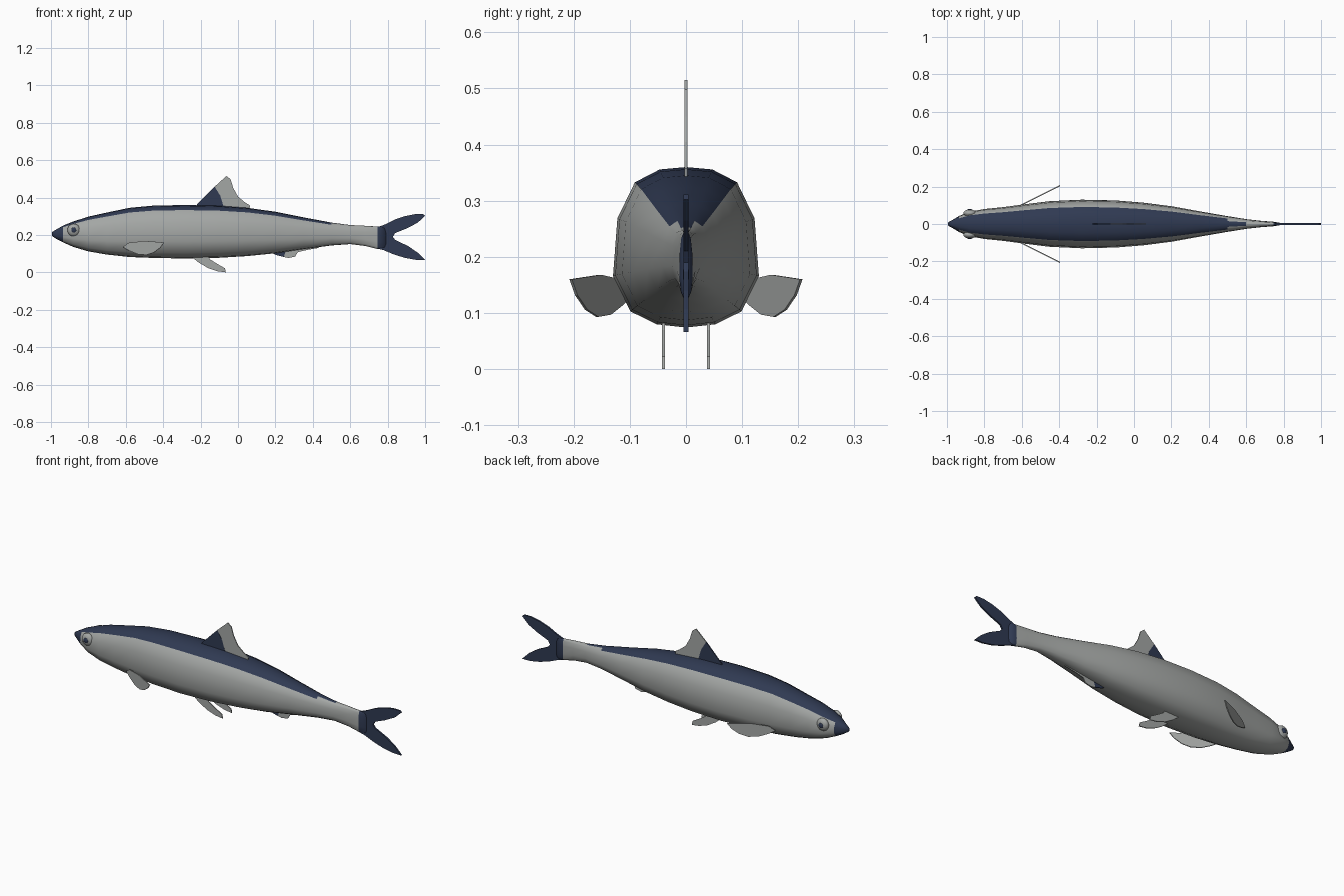
import bpy, bmesh, math
from mathutils import Vector


def material(name, rgb):
    m = bpy.data.materials.new(name)
    m.diffuse_color = (*rgb, 1)
    return m


silver = material("silver grey", (0.37, 0.385, 0.375))
navy = material("dark navy", (0.029, 0.042, 0.085))


def add_object(name, bm, mats, smooth=True):
    bmesh.ops.recalc_face_normals(bm, faces=bm.faces)
    for f in bm.faces:
        f.smooth = smooth
    me = bpy.data.meshes.new(name)
    bm.to_mesh(me)
    bm.free()
    for m in mats:
        me.materials.append(m)
    ob = bpy.data.objects.new(name, me)
    bpy.context.collection.objects.link(ob)
    return ob


# Body: lofted rings, each station is x, top, bottom, half width
stations = [
    (-0.995, 0.215, 0.195, 0.008), (-0.97, 0.23, 0.178, 0.022),
    (-0.935, 0.25, 0.16, 0.043), (-0.88, 0.272, 0.136, 0.066),
    (-0.80, 0.298, 0.112, 0.080), (-0.70, 0.320, 0.095, 0.090),
    (-0.58, 0.345, 0.082, 0.106), (-0.45, 0.357, 0.077, 0.122),
    (-0.28, 0.360, 0.074, 0.130), (-0.10, 0.356, 0.078, 0.126),
    (0.05, 0.345, 0.087, 0.114), (0.20, 0.324, 0.102, 0.095),
    (0.35, 0.294, 0.124, 0.068), (0.50, 0.266, 0.144, 0.042),
    (0.60, 0.253, 0.151, 0.026), (0.68, 0.249, 0.141, 0.017),
    (0.745, 0.245, 0.125, 0.012), (0.79, 0.25, 0.12, 0.005),
]
half = [(0, 1), (0.36, 0.985), (0.70, 0.905), (0.94, 0.68), (1, 0.32),
        (0.76, 0.1), (0.4, 0.02), (0, 0)]
section = half + [(-y, z) for y, z in reversed(half[1:-1])]
n = len(section)
bm = bmesh.new()
rings = [[bm.verts.new((x, y * w, lo + z * (hi - lo))) for y, z in section]
         for x, hi, lo, w in stations]
for i in range(len(rings) - 1):
    xm = (stations[i][0] + stations[i + 1][0]) / 2
    for k in range(n):
        j = (k + 1) % n
        f = bm.faces.new((rings[i][k], rings[i][j], rings[i + 1][j], rings[i + 1][k]))
        back = min(k, n - 1 - k) < (2 if xm < 0.5 else 1) and xm < 0.62
        f.material_index = int(back or xm < -0.94 or xm > 0.745)
for ring in (rings[0], rings[-1]):
    bm.faces.new(ring).material_index = 1
add_object("body", bm, [silver, navy])


# Fins: flat outlines in x and z, given a thickness
def fin(name, pts, mat, y=lambda x: 0.0, thick=0.005):
    bm = bmesh.new()
    bm.faces.new([bm.verts.new((x, y(x), z)) for x, z in pts])
    ob = add_object(name, bm, [mat], smooth=False)
    mod = ob.modifiers.new("thickness", "SOLIDIFY")
    mod.thickness = thick
    mod.offset = 0
    return ob


fin("tail_fin", [(0.74, 0.238), (0.79, 0.258), (0.84, 0.283), (0.89, 0.300),
                 (0.945, 0.311), (0.99, 0.311), (1.0, 0.302), (0.96, 0.265),
                 (0.90, 0.234), (0.84, 0.210), (0.828, 0.19), (0.84, 0.174),
                 (0.91, 0.140), (0.96, 0.106), (1.0, 0.066), (0.95, 0.067),
                 (0.89, 0.078), (0.83, 0.097), (0.78, 0.118), (0.74, 0.128)],
    navy, thick=0.009)
fin("dorsal_fin_front", [(-0.23, 0.345), (-0.22, 0.362), (-0.125, 0.458),
                         (-0.095, 0.41), (-0.075, 0.345)], navy, thick=0.006)
fin("dorsal_fin_rear", [(-0.125, 0.458), (-0.062, 0.515), (-0.04, 0.498),
                        (-0.025, 0.45), (0.0, 0.405), (0.04, 0.372), (0.065, 0.357),
                        (0.06, 0.335), (-0.075, 0.345), (-0.095, 0.41)], silver)
fin("anal_fin_front", [(0.165, 0.115), (0.20, 0.094), (0.245, 0.082),
                       (0.26, 0.13), (0.2, 0.13)], navy)
fin("anal_fin_rear", [(0.245, 0.082), (0.27, 0.077), (0.305, 0.084), (0.32, 0.108),
                      (0.37, 0.12), (0.43, 0.13), (0.44, 0.15), (0.26, 0.13)], silver)

for side, s in (("left", -1), ("right", 1)):
    fin("pectoral_fin_" + side,
        [(-0.615, 0.135), (-0.585, 0.158), (-0.50, 0.168), (-0.395, 0.160),
         (-0.415, 0.132), (-0.45, 0.106), (-0.49, 0.093), (-0.535, 0.097),
         (-0.58, 0.115)],
        silver, lambda x: s * (0.098 + (x + 0.61) * 0.5))
    fin("pelvic_fin_" + side,
        [(-0.25, 0.085), (-0.21, 0.052), (-0.16, 0.023), (-0.11, 0.006),
         (-0.065, 0.0), (-0.07, 0.022), (-0.11, 0.045), (-0.15, 0.07), (-0.16, 0.085)],
        silver, lambda x: s * 0.04)
    # Eyes: flattened balls with a small dark pupil
    for part, y, r, d, mat in (("eye_", 0.058, 0.034, 0.02, silver),
                               ("pupil_", 0.075, 0.014, 0.006, navy)):
        bm = bmesh.new()
        bmesh.ops.create_uvsphere(bm, u_segments=16, v_segments=10, radius=1)
        bmesh.ops.scale(bm, vec=(r, d, r), verts=bm.verts)
        bmesh.ops.translate(bm, vec=Vector((-0.878, s * y, 0.226)), verts=bm.verts)
        add_object(part + side, bm, [mat])
